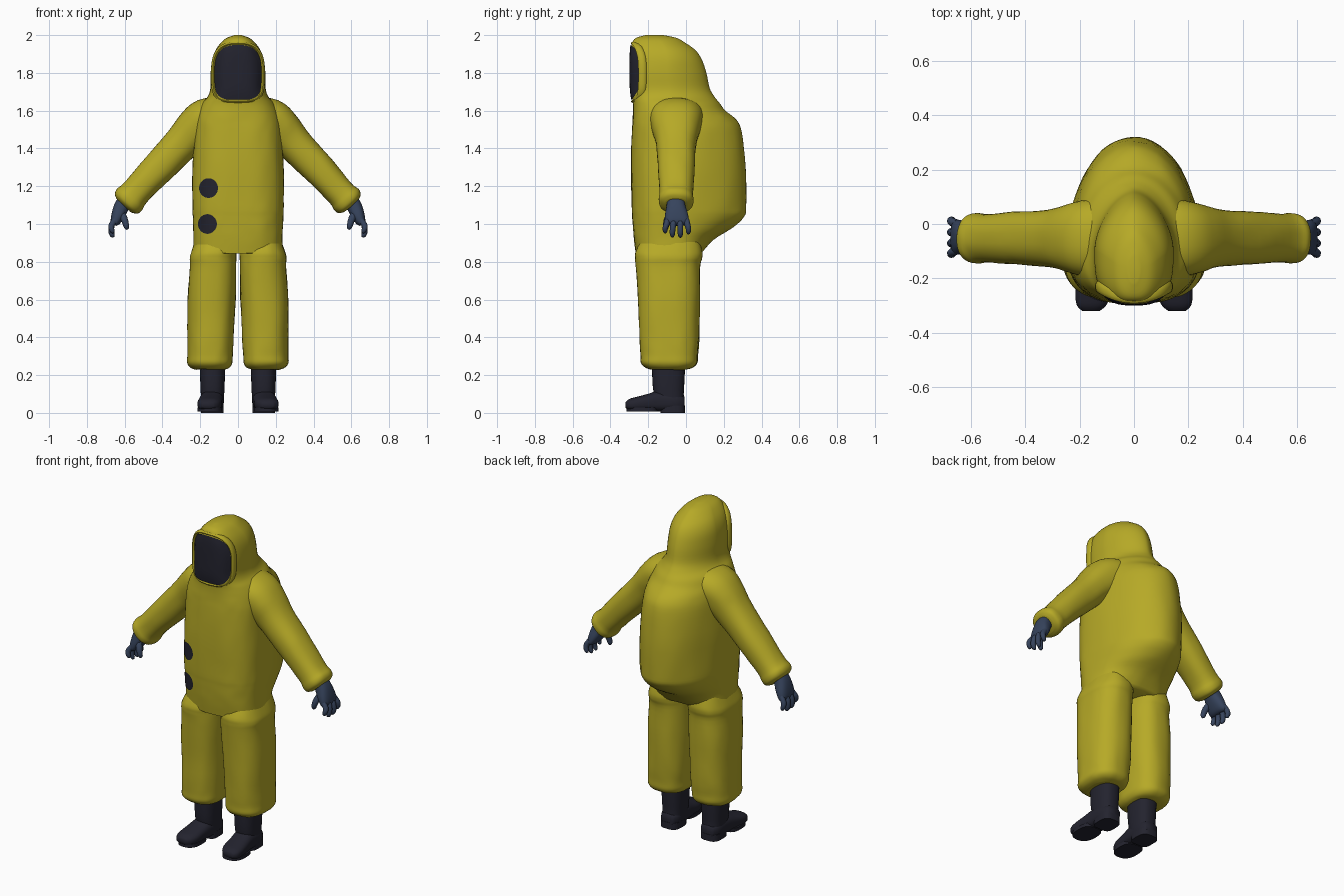
import bpy, bmesh, math
from mathutils import Vector, noise
from mathutils.bvhtree import BVHTree

if "Cube" in bpy.data.objects:
    bpy.data.objects.remove(bpy.data.objects["Cube"])

X, Y, Z = Vector((1, 0, 0)), Vector((0, 1, 0)), Vector((0, 0, 1))


def material(name, rgb):
    m = bpy.data.materials.new(name)
    m.diffuse_color = (*rgb, 1)
    m.use_nodes = True
    m.node_tree.nodes["Principled BSDF"].inputs["Base Color"].default_value = m.diffuse_color
    return m


YELLOW = material("suit yellow", (0.47, 0.40, 0.02))
DARK = material("dark rubber", (0.017, 0.017, 0.028))
BLUE = material("glove blue", (0.037, 0.057, 0.108))


def spow(v, n):
    return math.copysign(abs(v) ** (2 / n), v)


def smooth_rows(rows, sub):
    """Catmull-Rom interpolation of a list of stations."""
    out = []
    for i in range(len(rows) - 1):
        p0, p1, p2, p3 = rows[max(i - 1, 0)], rows[i], rows[i + 1], rows[min(i + 2, len(rows) - 1)]
        for k in range(sub):
            t = k / sub
            out.append([b + t * ((c - a) / 2 + t * (a - 2.5 * b + 2 * c - d / 2
                                                    + t * (1.5 * (b - c) + (d - a) / 2)))
                        for a, b, c, d in zip(p0, p1, p2, p3)])
    return out + [list(rows[-1])]


def tube(bm, stations, side, axis=None, n=(2, 2), seg=32, sub=3, closed=False):
    """Loft superellipse rings; station = x, y, z, half size along side, half size across
    (optionally: other half size across and the two corner exponents)."""
    st = [list(s) if len(s) > 5 else [*s, s[4], *n] for s in stations]
    if not closed:
        st = smooth_rows(st, sub)
    pts, rings = [Vector(s[:3]) for s in st], []
    for i, (p, s) in enumerate(zip(pts, st)):
        if closed:
            d = pts[(i + 1) % len(pts)] - pts[i - 1]
        else:
            d = axis or pts[min(i + 1, len(pts) - 1)] - pts[max(i - 1, 0)]
        v = d.cross(side).normalized()
        ring = []
        for k in range(seg):
            c, q = math.cos(math.tau * k / seg), math.sin(math.tau * k / seg)
            b, e = (s[4], s[6]) if q < 0 else (s[5], s[7])
            ring.append(bm.verts.new(p + side * s[3] * spow(c, e) + v * b * spow(q, e)))
        rings.append(ring)
    pairs = list(zip(rings, rings[1:]))
    if closed:
        pairs.append((rings[-1], rings[0]))
    else:
        bm.faces.new(rings[0][::-1])
        bm.faces.new(rings[-1])
    for a, b in pairs:
        for k in range(seg):
            j = (k + 1) % seg
            bm.faces.new((a[k], a[j], b[j], b[k]))


def column(bm, rows, n, **kw):
    """Upright loft; row = (z, centre x, half width, front y, back y)."""
    tube(bm, [(cx, (f + b) / 2, z, hx, (b - f) / 2) for z, cx, hx, f, b in rows], X, Z, n, **kw)


def finish(name, bm, mat):
    bmesh.ops.recalc_face_normals(bm, faces=bm.faces)
    me = bpy.data.meshes.new(name)
    bm.to_mesh(me)
    bm.free()
    me.materials.append(mat)
    me.shade_smooth()
    me.set_sharp_from_angle(angle=math.radians(60))
    bpy.context.collection.objects.link(bpy.data.objects.new(name, me))


def outline(t, cx, cz, hx, hz, n):
    e = n[0] if math.sin(t) < 0 else n[1]
    return cx + hx * spow(math.cos(t), e), cz + hz * spow(math.sin(t), e)


# --- Suit: torso with backpack bulge and hood in one loft
# row = z, half width, front y, widest y, back y, front exponent, back exponent
BODY = [(0.845, .238, -.265, -.08, .08, 2.7, 2.4), (0.92, .236, -.275, -.08, .15, 2.8, 2.1),
        (0.98, .237, -.281, -.08, .245, 2.8, 2.0), (1.04, .240, -.285, -.08, .308, 2.8, 2.0),
        (1.10, .242, -.289, -.08, .320, 2.8, 2.0), (1.30, .242, -.292, -.08, .315, 2.8, 2.0),
        (1.48, .230, -.287, -.08, .296, 2.8, 2.0), (1.55, .222, -.283, -.08, .268, 2.8, 1.9),
        (1.60, .210, -.280, -.08, .208, 2.7, 1.9), (1.64, .190, -.281, -.08, .178, 2.7, 1.9),
        (1.675, .160, -.287, -.09, .150, 2.9, 1.8), (1.72, .146, -.292, -.09, .125, 3, 1.7),
        (1.80, .145, -.293, -.10, .108, 3, 1.7), (1.87, .137, -.293, -.10, .084, 3, 1.7),
        (1.92, .119, -.291, -.11, .050, 3, 1.7), (1.96, .090, -.285, -.13, -.005, 2.8, 1.7),
        (1.985, .060, -.265, -.15, -.05, 2.5, 1.8), (2.0, .020, -.215, -.165, -.12, 2, 2)]
bm = bmesh.new()
tube(bm, [(0, m, z, hx, m - f, b - m, nf, nb) for z, hx, f, m, b, nf, nb in BODY],
     X, Z, seg=64, sub=4)

# raised edge around the face window
FACE = (0, 1.803, .124, .145, (4, 2.7))
rim = []
for k in range(40):
    x, z = outline(math.tau * k / 40, 0, 1.803, .133, .154, (4, 2.7))
    rim.append((x, -.270 + .035 * (x / .125) ** 2, z, .022, .010))
tube(bm, rim, Y, seg=10, closed=True)

for s in (-1, 1):
    # trouser leg: z, inner x, outer x, front y, back y
    rows = [(0.95, .03, .21, -.22, .06), (0.86, .012, .246, -.264, .084), (0.82, .010, .257, -.268, .084),
            (0.77, .010, .256, -.264, .074), (0.6, .013, .267, -.253, .074), (0.4, .022, .268, -.245, .070),
            (0.31, .027, .268, -.24, .062), (0.265, .030, .268, -.238, .058), (0.24, .045, .25, -.215, .035),
            (0.23, .07, .22, -.19, .0)]
    column(bm, [(z, s * (a + b) / 2, (b - a) / 2, f, k) for z, a, b, f, k in rows],
           (2.5, 2.5), seg=48, sub=4)
    # sleeve with a gathered cuff: x, z, half depth, half thickness
    arm = [(.08, 1.575, .15, .095), (.165, 1.553, .142, .113), (.225, 1.503, .126, .110),
           (.30, 1.424, .106, .096), (.43, 1.287, .097, .087), (.54, 1.17, .088, .078),
           (.576, 1.130, .092, .086), (.595, 1.110, .085, .078), (.605, 1.099, .06, .055)]
    tube(bm, [(s * x, -.052, z, a, b) for x, z, a, b in arm], Y, n=(2.3, 2.3), seg=40, sub=4)

# soft cloth wrinkles below the hood
bm.normal_update()
for v, nrm in [(v, v.normal.copy()) for v in bm.verts]:
    p = v.co.copy()
    fade = min(1, max(0, (1.65 - p.z) / 0.1))
    q = Vector((p.x * 9, p.y * 9, p.z * 5))
    v.co = p + nrm * fade * (0.004 * noise.noise(q) + 0.0015 * noise.noise(q * 3))
tree = BVHTree.FromBMesh(bm)
finish("hooded_suit", bm, YELLOW)


# --- Face window and two round chest valves, laid on the suit surface
def patch(name, cx, cz, hx, hz, n, lift, rings=8, seg=48):
    bm = bmesh.new()

    def vert(x, z):
        hit = tree.ray_cast(Vector((x, -1, z)), Y)[0]
        return bm.verts.new((x, (hit.y if hit else -.25) - lift, z))

    mid, prev = vert(cx, cz), None
    for r in range(1, rings + 1):
        f = r / rings
        ring = [vert(*outline(math.tau * k / seg, cx, cz, hx * f, hz * f, n)) for k in range(seg)]
        for k in range(seg):
            j = (k + 1) % seg
            bm.faces.new((prev[k], ring[k], ring[j], prev[j]) if prev else (mid, ring[k], ring[j]))
        prev = ring
    finish(name, bm, DARK)


patch("face_window", *FACE, 0.006)
patch("upper_valve", -.156, 1.19, .05, .052, (2, 2), 0.004)
patch("lower_valve", -.162, 1.0, .05, .052, (2, 2), 0.004)

for s, label in ((-1, "right"), (1, "left")):
    # --- Glove: palm, four curled fingers and a thumb
    bm = bmesh.new()
    palm = [(.590, -.055, 1.135, .045, .038), (.615, -.053, 1.095, .050, .040), (.634, -.05, 1.05, .061, .036),
            (.650, -.048, 1.01, .064, .026), (.656, -.048, .995, .055, .012)]
    tube(bm, [(s * x, y, z, a, b) for x, y, z, a, b in palm], Y, n=(2.5, 2.5))
    for y0, y1, tip in ((-.097, -.110, .957), (-.064, -.072, .935), (-.031, -.030, .934), (.002, .013, .952)):
        finger = [(.648, y0, 1.025, .015), (.668, (y0 + y1) / 2, .997, .016),
                  (.671, y1, tip + .022, .0145), (.664, y1, tip + .004, .012), (.660, y1, tip - .005, .005)]
        tube(bm, [(s * x, y, z, r, r) for x, y, z, r in finger], Y, seg=12, sub=2)
    thumb = [(.622, -.075, 1.065, .02), (.604, -.097, 1.03, .019), (.594, -.105, 1.0, .016),
             (.589, -.105, .98, .013), (.587, -.104, .97, .005)]
    tube(bm, [(s * x, y, z, r, r) for x, y, z, r in thumb], Y, seg=12, sub=2)
    finish(label + "_glove", bm, BLUE)

    # --- Boot: shaft, foot, heel and sole
    bm = bmesh.new()
    column(bm, [(z, s * .135, h, f, b) for z, h, f, b in
                ((.03, .058, -.15, -.008), (.10, .062, -.17, -.012), (.17, .065, -.178, -.008),
                 (.27, .067, -.18, -.004))], (2.5, 2.5))
    foot = [(.135, -.008, .055, .040, .032), (.136, -.05, .06, .060, .05), (.140, -.14, .063, .062, .055),
            (.146, -.20, .056, .063, .045), (.151, -.26, .049, .064, .036), (.156, -.30, .045, .053, .029),
            (.158, -.320, .042, .030, .015)]
    tube(bm, [(s * x, y, z, a, b) for x, y, z, a, b in foot], X, -Y, (3, 2.4))
    column(bm, [(z, s * .136, .060, -.135, -.005) for z in (0, .04)], (4, 3), sub=1)
    column(bm, [(z, s * .150, .065, -.316, -.15) for z in (.007, .028)], (2.4, 3), sub=1)
    finish(label + "_boot", bm, DARK)
